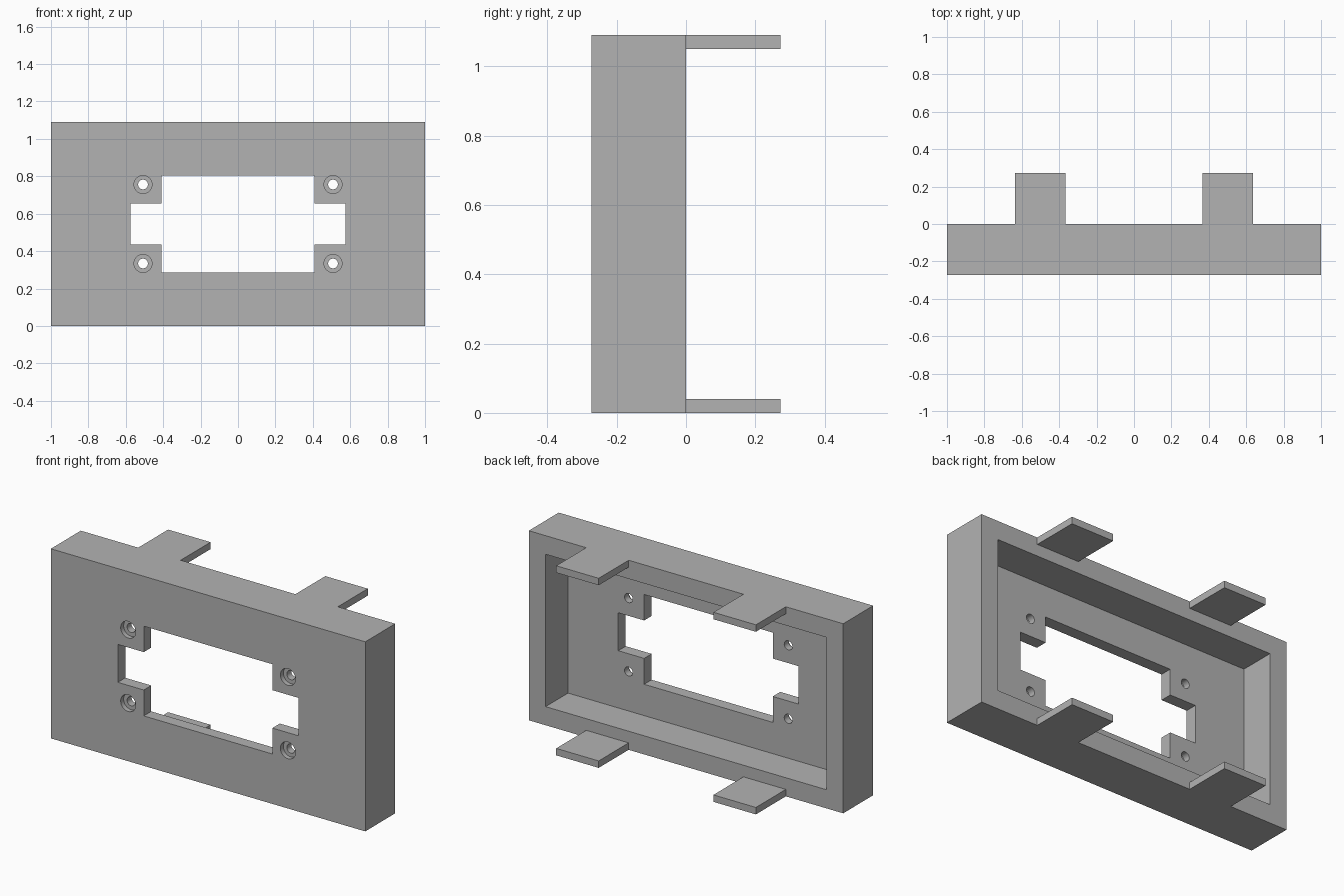
import bpy
import math

cube = bpy.data.objects.get("Cube")
if cube:
    bpy.data.objects.remove(cube, do_unlink=True)

WIDTH, HEIGHT, DEPTH = 2.0, 1.09, 0.272
WALL, PANEL, TAB = 0.107, 0.068, 0.04
FRONT = -DEPTH
MID = HEIGHT / 2

grey = bpy.data.materials.new("plain grey")
grey.use_nodes = True
grey.diffuse_color = (0.45, 0.45, 0.45, 1)
grey.node_tree.nodes["Principled BSDF"].inputs["Base Color"].default_value = (0.45, 0.45, 0.45, 1)


def box(name, x, y, z):
    """Box spanning the given (low, high) ranges."""
    spans = (x, y, z)
    bpy.ops.mesh.primitive_cube_add(size=1, location=[(a + b) / 2 for a, b in spans])
    obj = bpy.context.object
    obj.name = name
    obj.scale = [b - a for a, b in spans]
    bpy.ops.object.transform_apply(location=False, rotation=False, scale=True)
    obj.data.materials.append(grey)
    return obj


def bore(name, radius, x, z, y0, y1):
    """Cylinder along the depth axis."""
    bpy.ops.mesh.primitive_cylinder_add(vertices=48, radius=radius, depth=y1 - y0,
                                        location=(x, (y0 + y1) / 2, z),
                                        rotation=(math.pi / 2, 0, 0))
    obj = bpy.context.object
    obj.name = name
    obj.data.materials.append(grey)
    return obj


def combine(target, other, operation):
    """Boolean the other object into the target, then discard it."""
    bpy.context.view_layer.objects.active = target
    mod = target.modifiers.new(operation.lower(), "BOOLEAN")
    mod.operation, mod.solver, mod.object = operation, "EXACT", other
    bpy.ops.object.modifier_apply(modifier=mod.name)
    bpy.data.objects.remove(other, do_unlink=True)


# Housing, hollowed from the back
housing = box("housing", (-WIDTH / 2, WIDTH / 2), (FRONT, 0), (0, HEIGHT))
combine(housing, box("recess", (WALL - WIDTH / 2, WIDTH / 2 - WALL),
                     (FRONT + PANEL, 0.1), (WALL, HEIGHT - WALL)), "DIFFERENCE")

# Cross-shaped window: tall opening plus side notches
for half_x, half_z in ((0.409, 0.258), (0.574, 0.109)):
    combine(housing, box("opening", (-half_x, half_x), (FRONT - 0.1, -0.1),
                         (MID - half_z, MID + half_z)), "DIFFERENCE")

# Counterbored screw holes
for x in (-0.508, 0.508):
    for z in (MID - 0.211, MID + 0.211):
        combine(housing, bore("screw_hole", 0.026, x, z, FRONT - 0.1, -0.1), "DIFFERENCE")
        combine(housing, bore("counterbore", 0.048, x, z, FRONT - 0.1, FRONT + 0.027), "DIFFERENCE")

# Mounting tabs behind the top and bottom walls
for x in (-0.5, 0.5):
    for z in (0, HEIGHT - TAB):
        tab = box("tab", (x - 0.135, x + 0.135), (-0.05, DEPTH), (z, z + TAB))
        combine(housing, tab, "UNION")

# Smooth bores, crisp edges elsewhere
bpy.ops.object.select_all(action="DESELECT")
housing.select_set(True)
bpy.context.view_layer.objects.active = housing
bpy.ops.object.shade_smooth_by_angle(angle=math.radians(30))
